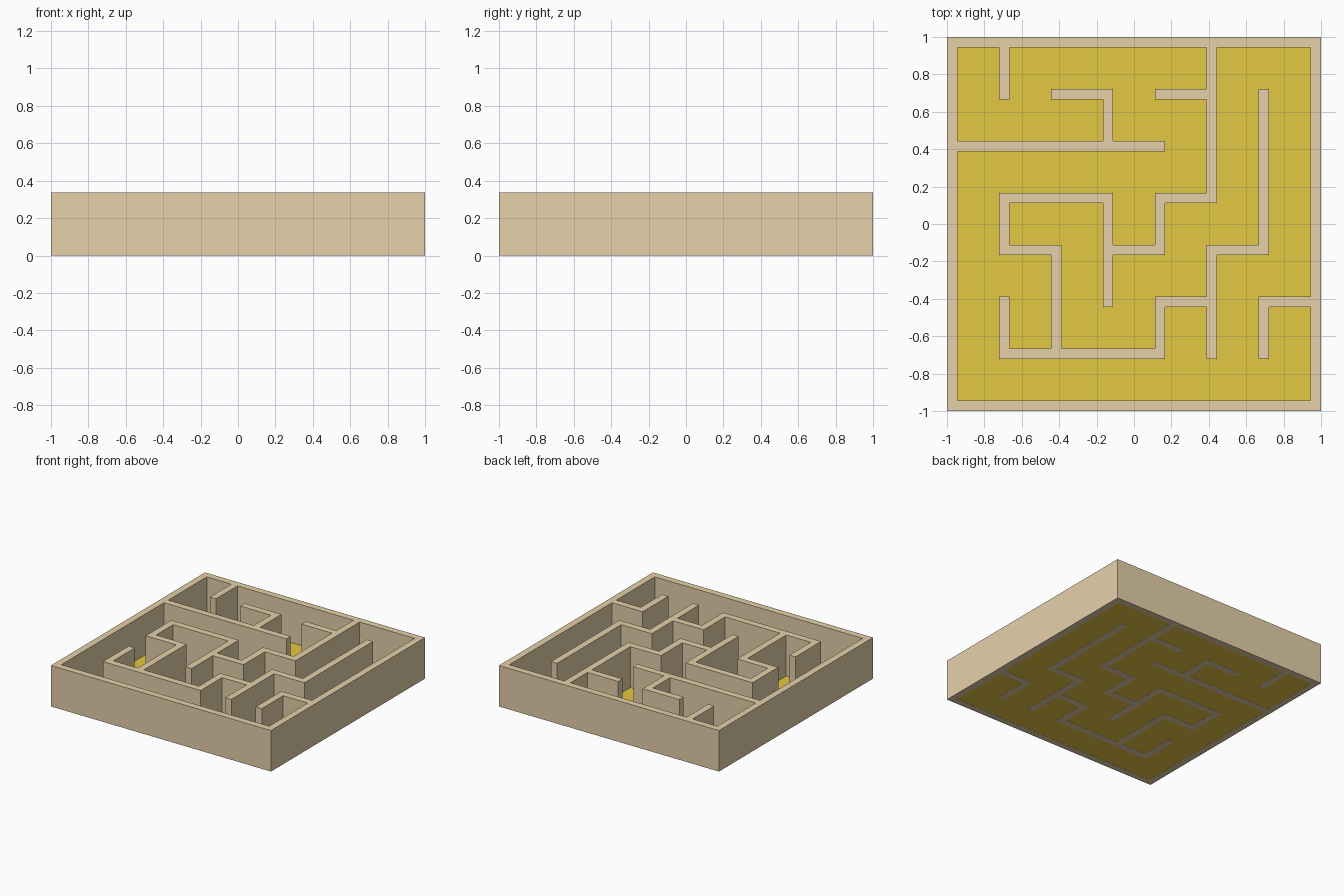
import bpy, bmesh

if "Cube" in bpy.data.objects:
    bpy.data.objects.remove(bpy.data.objects["Cube"])

CELL = 2 / 7.2          # spacing of the maze grid
WALL = 0.2 * CELL       # wall thickness
HEIGHT = 0.337
N = 7                   # cells per side


def material(name, color):
    m = bpy.data.materials.new(name)
    m.diffuse_color = color
    m.use_nodes = True
    m.node_tree.nodes["Principled BSDF"].inputs["Base Color"].default_value = m.diffuse_color
    return m


def add_object(name, bm, mat):
    mesh = bpy.data.meshes.new(name)
    bm.to_mesh(mesh)
    bm.free()
    mesh.materials.append(mat)
    ob = bpy.data.objects.new(name, mesh)
    bpy.context.collection.objects.link(ob)
    return ob


# wall runs as polylines of grid nodes (column, row), counted from front left
RUNS = [
    [(0, 0), (7, 0), (7, 7), (0, 7), (0, 0)],           # outer frame
    [(1, 7), (1, 6)],
    [(2, 6), (3, 6), (3, 5)],
    [(0, 5), (4, 5)],
    [(4, 6), (5, 6)],
    [(5, 7), (5, 4), (4, 4), (4, 3), (3, 3)],
    [(3, 2), (3, 4), (1, 4), (1, 3), (2, 3), (2, 1)],
    [(1, 2), (1, 1), (4, 1), (4, 2), (5, 2)],
    [(5, 1), (5, 3), (6, 3), (6, 6)],
    [(7, 2), (6, 2), (6, 1)],
]

# mark filled squares on a fine lattice: even index = wall strip, odd = passage
filled = set()
for run in RUNS:
    for (x0, y0), (x1, y1) in zip(run, run[1:]):
        for i in range(2 * min(x0, x1), 2 * max(x0, x1) + 1):
            for j in range(2 * min(y0, y1), 2 * max(y0, y1) + 1):
                filled.add((i, j))


def edge(k):
    """Lower edge coordinate of lattice strip k."""
    return -1 + (k // 2) * CELL + (k % 2) * WALL


# maze walls: one joined solid, side faces only where a passage begins
bm = bmesh.new()
verts = {}


def vert(i, j, top):
    if (i, j, top) not in verts:
        verts[i, j, top] = bm.verts.new((edge(i), edge(j), HEIGHT * top))
    return verts[i, j, top]


for i, j in sorted(filled):
    corners = [(i, j), (i + 1, j), (i + 1, j + 1), (i, j + 1)]
    bm.faces.new([vert(*c, 1) for c in corners])
    bm.faces.new([vert(*c, 0) for c in reversed(corners)])
    for k, (di, dj) in enumerate([(0, -1), (1, 0), (0, 1), (-1, 0)]):
        if (i + di, j + dj) not in filled:
            a, b = corners[k], corners[(k + 1) % 4]
            bm.faces.new([vert(*a, 0), vert(*b, 0), vert(*b, 1), vert(*a, 1)])
add_object("maze_walls", bm, material("tan", (0.79, 0.635, 0.40, 1)))

# thin floor sheet inside the frame
bm = bmesh.new()
h = 1 - WALL
bm.faces.new([bm.verts.new((x, y, 0.001))
              for x, y in [(-h, -h), (h, -h), (h, h), (-h, h)]])
add_object("floor", bm, material("gold", (0.785, 0.58, 0.055, 1)))
